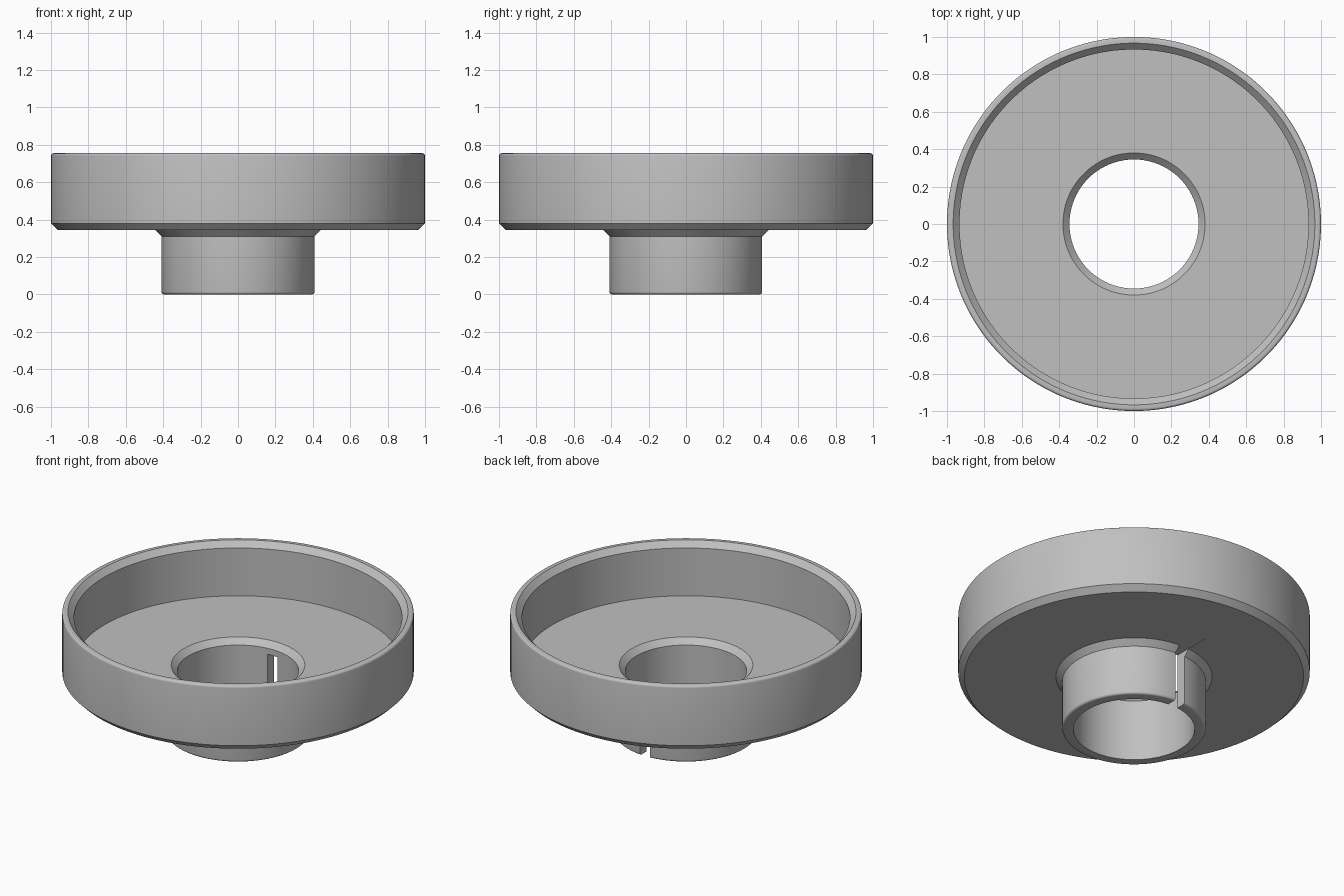
import bpy
import bmesh
from math import cos, sin, tau, radians

cube = bpy.data.objects.get("Cube")
if cube:
    bpy.data.objects.remove(cube, do_unlink=True)

SEGMENTS = 128

# Plain grey material
grey = bpy.data.materials.new("plain_grey")
grey.use_nodes = True
colour = (0.53, 0.53, 0.53, 1)
grey.diffuse_color = colour
grey.node_tree.nodes["Principled BSDF"].inputs["Base Color"].default_value = colour


def add_object(name, bm):
    bmesh.ops.recalc_face_normals(bm, faces=bm.faces)
    mesh = bpy.data.meshes.new(name)
    bm.to_mesh(mesh)
    bm.free()
    mesh.materials.append(grey)
    obj = bpy.data.objects.new(name, mesh)
    bpy.context.collection.objects.link(obj)
    return obj


def rounded(r, z, radius, start, steps=4):
    """Quarter-circle profile corner around centre (r, z)."""
    angles = [radians(start + 90 * i / steps) for i in range(steps + 1)]
    return [(r + radius * cos(a), z + radius * sin(a)) for a in angles]


def lathe(name, profile):
    """Closed (radius, height) profile turned around the z axis."""
    bm = bmesh.new()
    rings = []
    for i in range(SEGMENTS):
        a = tau * (i + 0.5) / SEGMENTS
        rings.append([bm.verts.new((r * cos(a), r * sin(a), z)) for r, z in profile])
    n = len(profile)
    for i in range(SEGMENTS):
        here, after = rings[i], rings[(i + 1) % SEGMENTS]
        for j in range(n):
            k = (j + 1) % n
            bm.faces.new((here[j], after[j], after[k], here[k]))
    return add_object(name, bm)


# Flanged cup: hollow hub, flared neck, dish with chamfered rim and floor hole
profile = [(0.345, 0.0)]
profile += rounded(0.395, 0.014, 0.014, 270)          # hub foot
profile += [(0.409, 0.31), (0.444, 0.345)]            # neck flare
profile += [(0.965, 0.345), (1.0, 0.38)]              # dish underside chamfer
profile += rounded(0.986, 0.741, 0.014, 0)            # rim outer edge
profile += [(0.967, 0.755), (0.933, 0.72)]            # rim inner chamfer
profile += [(0.933, 0.42), (0.38, 0.42), (0.345, 0.385)]  # floor and hole
cup = lathe("flanged_cup", profile)

# Narrow slot through the back of the hub
bm = bmesh.new()
bmesh.ops.create_cube(bm, size=1)
bmesh.ops.scale(bm, vec=(0.068, 0.4, 0.447), verts=bm.verts)
bmesh.ops.translate(bm, vec=(0, 0.4, 0.1235), verts=bm.verts)
cutter = add_object("slot_cutter", bm)
cutter.hide_render = True

cut = cup.modifiers.new("hub_slot", "BOOLEAN")
cut.operation = "DIFFERENCE"
cut.solver = "EXACT"
cut.object = cutter

bpy.ops.object.select_all(action="DESELECT")
cup.select_set(True)
bpy.context.view_layer.objects.active = cup
bpy.ops.object.modifier_apply(modifier=cut.name)
bpy.data.objects.remove(cutter, do_unlink=True)
bpy.ops.object.shade_smooth_by_angle(angle=radians(30))
